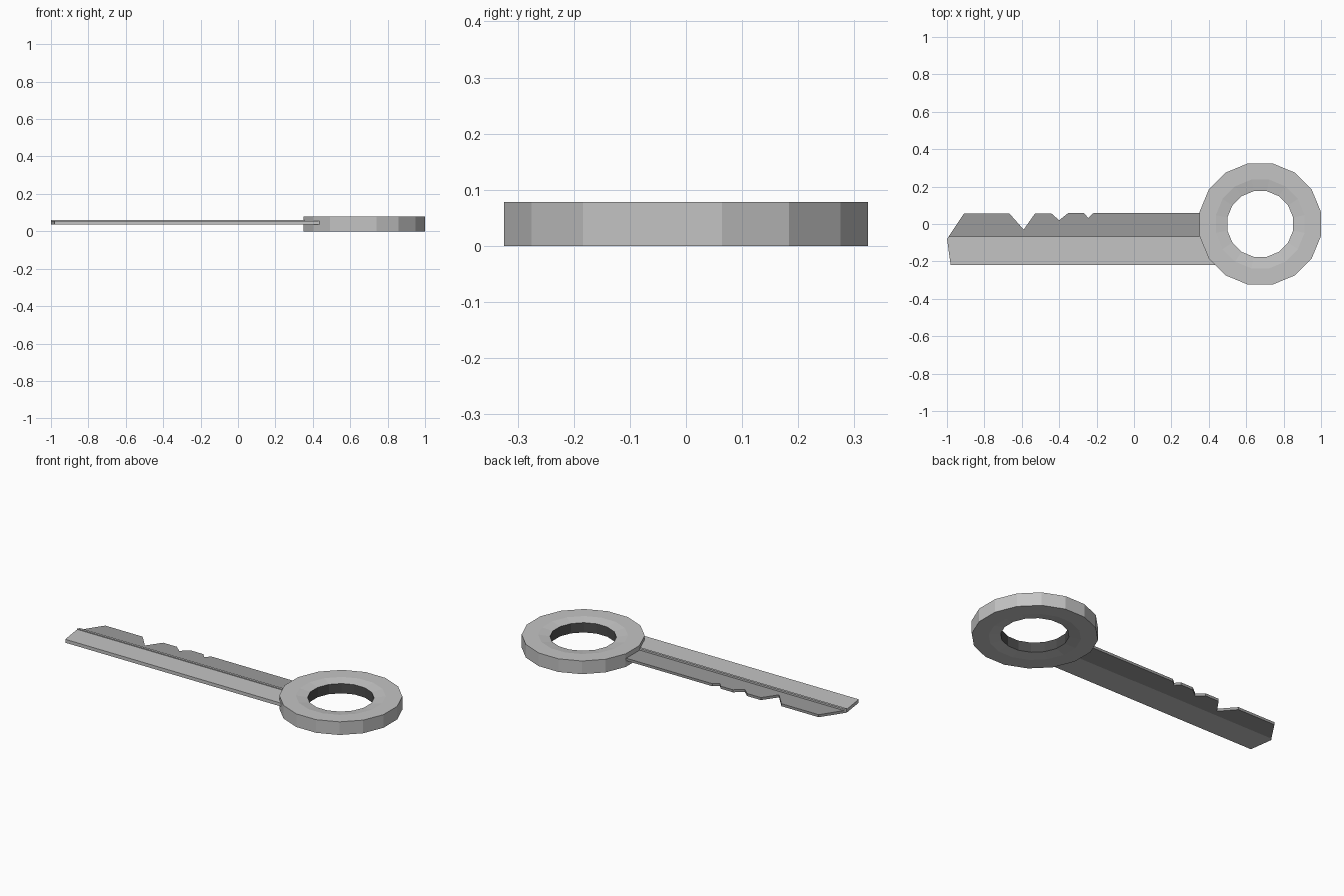
import bpy, bmesh, math

if "Cube" in bpy.data.objects:
    bpy.data.objects.remove(bpy.data.objects["Cube"])


def material(name, v):
    m = bpy.data.materials.new(name)
    m.diffuse_color = (v, v, v, 1)
    m.use_nodes = True
    m.node_tree.nodes["Principled BSDF"].inputs["Base Color"].default_value = m.diffuse_color
    return m


light = material("light grey", 0.55)
mid = material("mid grey", 0.33)
dark = material("dark grey", 0.075)


def finish(name, bm, mats):
    me = bpy.data.meshes.new(name)
    bm.to_mesh(me)
    bm.free()
    for m in mats:
        me.materials.append(m)
    ob = bpy.data.objects.new(name, me)
    bpy.context.collection.objects.link(ob)
    return ob


def plate(name, outline, z0, z1, mat):
    bm = bmesh.new()
    f = bm.faces.new([bm.verts.new((x, y, z0)) for x, y in outline])
    up = bmesh.ops.extrude_face_region(bm, geom=[f])["geom"]
    vs = [g for g in up if isinstance(g, bmesh.types.BMVert)]
    bmesh.ops.translate(bm, verts=vs, vec=(0, 0, z1 - z0))
    bmesh.ops.recalc_face_normals(bm, faces=bm.faces)
    return finish(name, bm, [mat])


# Ring-shaped handle: 16 sided, shallow dish around the hole, dark hole wall
SIDES, CX, H = 16, 0.675, 0.078
R_OUT, R_DISH, R_HOLE = 0.331, 0.242, 0.179
section = [(R_OUT, 0), (R_OUT, H), (R_DISH, H), (R_HOLE, H - 0.01),
           (R_HOLE, 0.01), (R_DISH, 0)]
bm = bmesh.new()
rings = []
for i in range(SIDES):
    a = 2 * math.pi * (i + 0.5) / SIDES
    rings.append([bm.verts.new((CX + r * math.cos(a), r * math.sin(a), z))
                  for r, z in section])
n = len(section)
for i in range(SIDES):
    p, q = rings[i], rings[(i + 1) % SIDES]
    for j in range(n):
        k = (j + 1) % n
        f = bm.faces.new((p[j], q[j], q[k], p[k]))
        f.material_index = 1 if j == 3 else 0
bmesh.ops.recalc_face_normals(bm, faces=bm.faces)
finish("ring_handle", bm, [light, dark])

# Plain spine half of the blade
plate("blade_spine", [(-0.98, -0.22), (0.45, -0.22), (0.45, -0.078), (-1.0, -0.078)],
      0.035, 0.055, light)

# Thin raised rib along the middle
plate("blade_rib", [(-1.0, -0.08), (0.42, -0.08), (0.42, -0.066), (-0.99, -0.066)],
      0.035, 0.06, light)

# Toothed half of the blade with notches
plate("blade_teeth", [(-0.992, -0.068), (0.43, -0.068), (0.43, 0.06), (-0.215, 0.06),
                      (-0.245, 0.033), (-0.27, 0.06), (-0.35, 0.06), (-0.40, 0.02),
                      (-0.44, 0.055), (-0.53, 0.055), (-0.59, -0.03), (-0.665, 0.055),
                      (-0.91, 0.055)],
      0.035, 0.05, mid)
